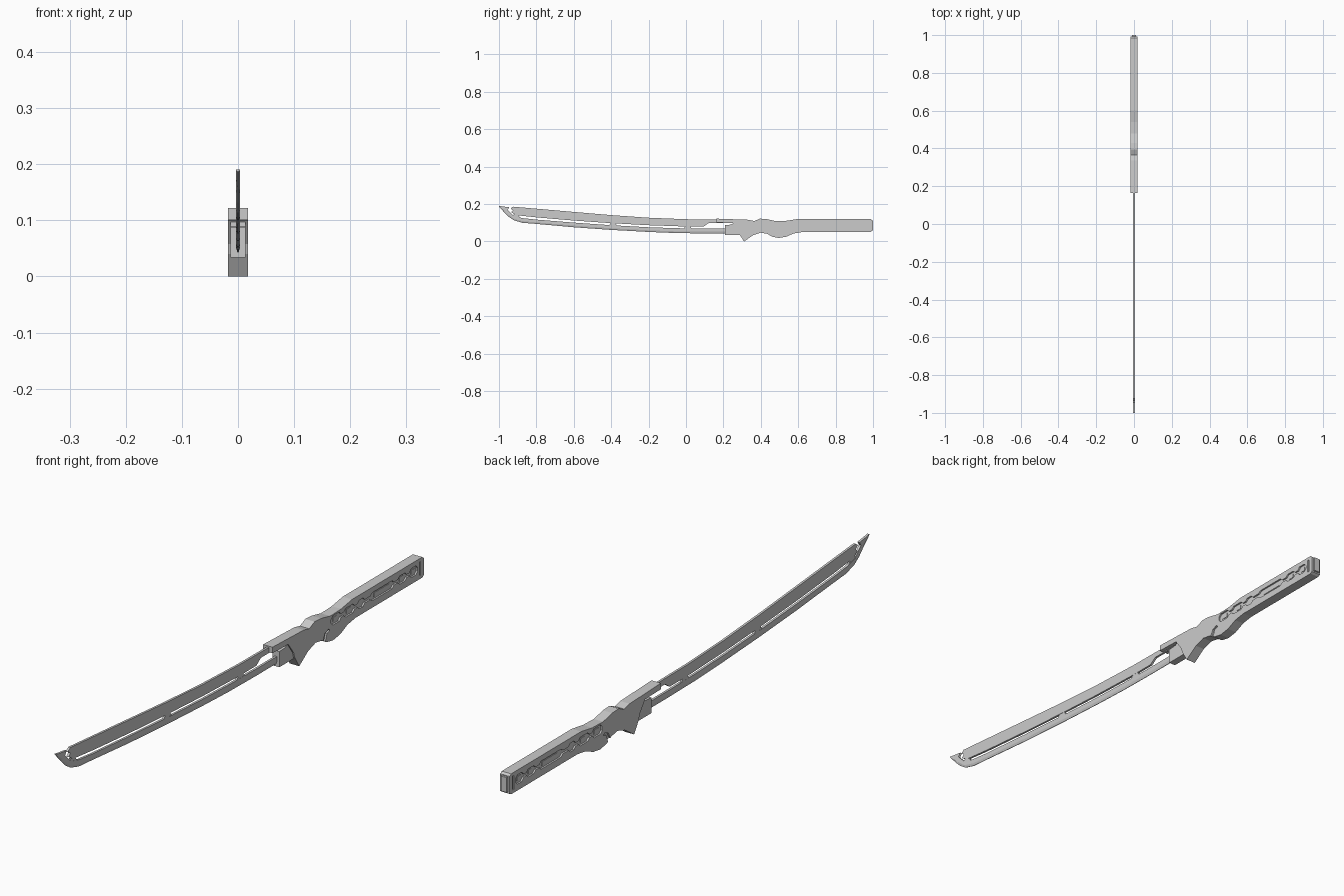
import bpy, bmesh


def prism(name, outline, half, x0=0.0):
    """Extrude a (y, z) outline along x, centred on x0."""
    bm = bmesh.new()
    face = bm.faces.new([bm.verts.new((x0 - half, y, z)) for y, z in outline])
    ext = bmesh.ops.extrude_face_region(bm, geom=[face])
    moved = [v for v in ext["geom"] if isinstance(v, bmesh.types.BMVert)]
    bmesh.ops.translate(bm, verts=moved, vec=(2 * half, 0, 0))
    bmesh.ops.recalc_face_normals(bm, faces=bm.faces[:])
    return finish(name, bm)


def finish(name, bm):
    mesh = bpy.data.meshes.new(name)
    bm.to_mesh(mesh)
    bm.free()
    obj = bpy.data.objects.new(name, mesh)
    bpy.context.collection.objects.link(obj)
    return obj


def box(name, y0, y1, z0, z1, half):
    return prism(name, [(y0, z0), (y1, z0), (y1, z1), (y0, z1)], half)


def carve(target, outline, depth):
    """Cut the same recess into both sides of the grip."""
    for side in (-1, 1):
        cutter = prism("cutter", outline, depth, side * HALF)
        cutter.hide_render = True
        mod = target.modifiers.new("carve", "BOOLEAN")
        mod.operation = "DIFFERENCE"
        mod.solver = "EXACT"
        mod.object = cutter
        bpy.context.view_layer.objects.active = target
        bpy.ops.object.modifier_apply(modifier=mod.name)
        bpy.data.objects.remove(cutter, do_unlink=True)


HALF = 0.018
BLADE = 0.004

# Upper blade with its stepped lower edge
prism("blade_spine", [
    (-0.925, 0.186), (-0.75, 0.171), (-0.6, 0.158), (-0.4, 0.141),
    (-0.2, 0.127), (0, 0.119), (0.22, 0.117), (0.22, 0.098), (0.12, 0.098),
    (0.095, 0.08), (0, 0.08), (-0.2, 0.087), (-0.4, 0.098), (-0.6, 0.112),
    (-0.8, 0.129), (-0.91, 0.141), (-0.935, 0.157), (-0.925, 0.167),
    (-0.938, 0.177)], BLADE)

# Cutting strip: stations of (y, top z, bottom z), thinner at the lower edge
bm = bmesh.new()
rings = []
for y, top, low in [
        (-1.0, 0.191, 0.187), (-0.972, 0.186, 0.156), (-0.948, 0.164, 0.132),
        (-0.92, 0.136, 0.113), (-0.875, 0.125, 0.1), (-0.8, 0.117, 0.094),
        (-0.6, 0.101, 0.076), (-0.4, 0.087, 0.062), (-0.2, 0.076, 0.051),
        (-0.05, 0.071, 0.045), (0.1, 0.069, 0.043), (0.25, 0.069, 0.043)]:
    mid = low + 0.35 * (top - low)
    ring = [(-BLADE, top), (-BLADE, mid), (-0.001, low),
            (0.001, low), (BLADE, mid), (BLADE, top)]
    rings.append([bm.verts.new((x, y, z)) for x, z in ring])
for a, b in zip(rings, rings[1:]):
    for i in range(6):
        j = (i + 1) % 6
        bm.faces.new((a[i], a[j], b[j], b[i]))
bm.faces.new(rings[0])
bm.faces.new(rings[-1])
bmesh.ops.recalc_face_normals(bm, faces=bm.faces[:])
finish("cutting_strip", bm)

# Tip barb and the small bridges joining both blade halves
prism("tip_barb", [(-0.985, 0.188), (-0.945, 0.183), (-0.957, 0.165),
                   (-0.935, 0.142), (-0.96, 0.15)], BLADE)
for i, (y, z) in enumerate([(-0.91, 0.135), (-0.39, 0.092), (0.01, 0.075)]):
    prism(f"blade_bridge_{i}", [(y - 0.022, z - 0.008), (y + 0.022, z - 0.009),
                                (y + 0.012, z + 0.009), (y - 0.012, z + 0.01)],
          BLADE * 0.9)

# Grip and guard in one silhouette
grip = prism("grip", [
    (0.163, 0.122), (0.335, 0.116), (0.365, 0.109), (0.395, 0.122),
    (0.43, 0.12), (0.48, 0.109), (0.54, 0.111), (0.6, 0.121), (0.985, 0.121),
    (0.993, 0.115), (0.993, 0.055), (0.985, 0.05), (0.62, 0.05),
    (0.575, 0.043), (0.535, 0.025), (0.495, 0.019), (0.46, 0.026),
    (0.435, 0.041), (0.4, 0.047), (0.36, 0.034), (0.31, 0.0),
    (0.285, 0.04), (0.28, 0.058), (0.25, 0.099), (0.163, 0.101)], HALF)

# Recessed chain of hexagons and a long slot: (y, half height)
chain = [(0.485, 0.007), (0.495, 0.016), (0.53, 0.016), (0.54, 0.006),
         (0.555, 0.006), (0.565, 0.015), (0.605, 0.015), (0.615, 0.006),
         (0.63, 0.006), (0.64, 0.015), (0.66, 0.015), (0.67, 0.006),
         (0.7, 0.006), (0.712, 0.014), (0.82, 0.014), (0.83, 0.005),
         (0.85, 0.005), (0.86, 0.014), (0.89, 0.014), (0.9, 0.005),
         (0.915, 0.005), (0.925, 0.016), (0.95, 0.016), (0.96, 0.006)]
Z = 0.088
carve(grip, [(y, Z + h) for y, h in chain]
      + [(y, Z - h) for y, h in reversed(chain)], 0.006)

# Pommel seam and finger notch
carve(grip, [(0.97, 0.062), (0.976, 0.062), (0.976, 0.11), (0.97, 0.11)], 0.004)
carve(grip, [(0.44, 0.035), (0.452, 0.027), (0.462, 0.055), (0.478, 0.06),
             (0.472, 0.067), (0.452, 0.06)], 0.006)

# Raised inlays inside the chain
for i, (a, b) in enumerate([(0.5, 0.525), (0.575, 0.598), (0.725, 0.81),
                            (0.865, 0.885), (0.928, 0.948)]):
    box(f"grip_inlay_{i}", a, b, Z - 0.007, Z + 0.007, 0.014)

# Collar that holds the cutting strip, and the pommel cap
prism("blade_collar", [(0.208, 0.034), (0.288, 0.034), (0.292, 0.05),
                       (0.256, 0.1), (0.24, 0.09), (0.208, 0.088)], 0.013)
box("pommel_cap", 0.985, 1.0, 0.06, 0.112, 0.011)
